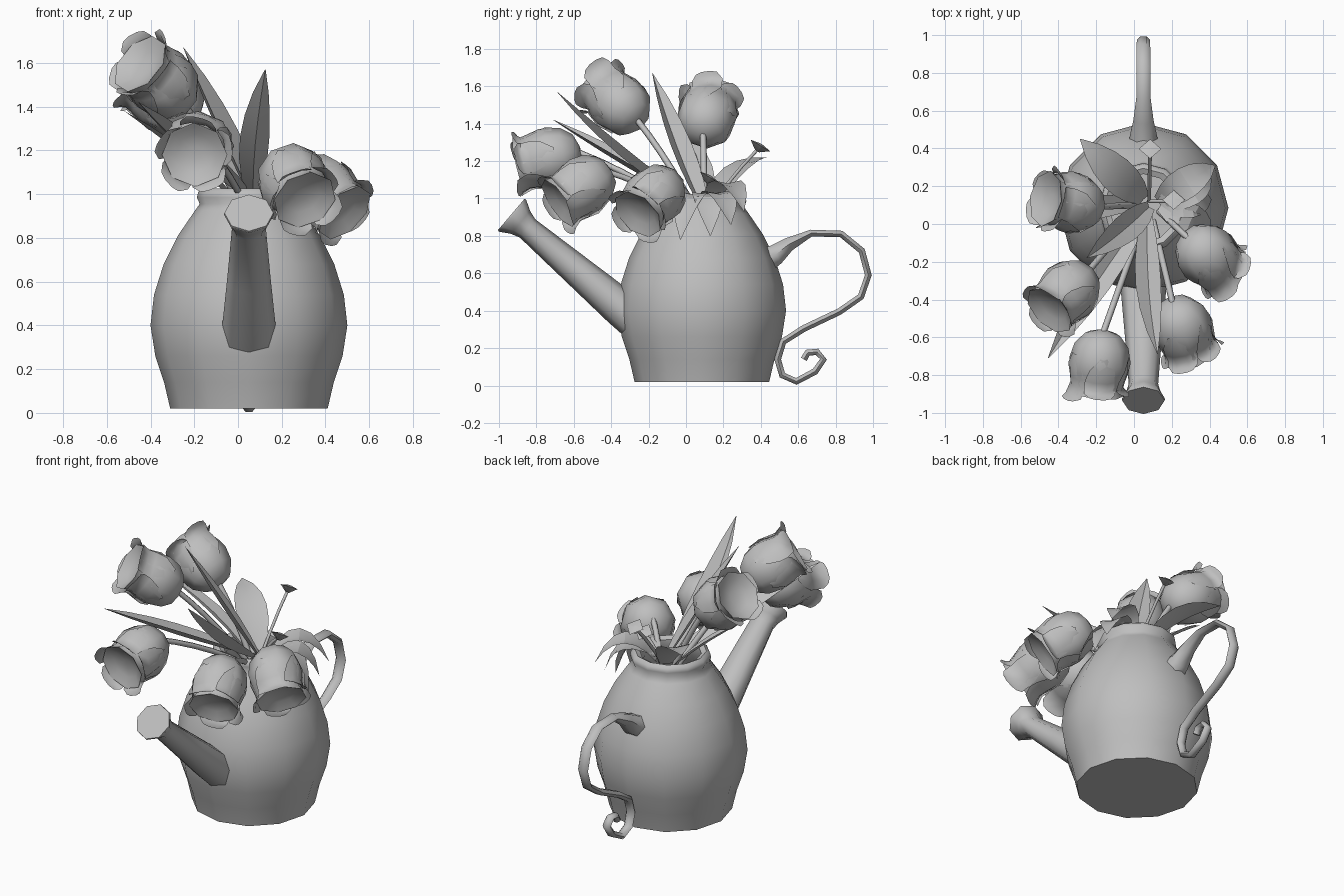
import bpy, bmesh, math, random
from mathutils import Vector

random.seed(4)
cube = bpy.data.objects.get("Cube")
if cube:
    bpy.data.objects.remove(cube, do_unlink=True)

clay = bpy.data.materials.new("plain_grey")
clay.use_nodes = True
grey = (0.52, 0.52, 0.52, 1)
clay.diffuse_color = grey
clay.node_tree.nodes["Principled BSDF"].inputs["Base Color"].default_value = grey


def finish(name, bm, angle=62):
    bmesh.ops.remove_doubles(bm, verts=bm.verts, dist=0.0005)
    bmesh.ops.recalc_face_normals(bm, faces=bm.faces)
    mesh = bpy.data.meshes.new(name)
    bm.to_mesh(mesh)
    bm.free()
    mesh.materials.append(clay)
    mesh.shade_smooth()
    mesh.set_sharp_from_angle(angle=math.radians(angle))
    obj = bpy.data.objects.new(name, mesh)
    bpy.context.scene.collection.objects.link(obj)


def skin(bm, rows, closed):
    """Join rows of points with quads; closed rows are capped at both ends."""
    grid = [[bm.verts.new(p) for p in row] for row in rows]
    n = len(grid[0])
    for low, high in zip(grid, grid[1:]):
        for i in range(n if closed else n - 1):
            j = (i + 1) % n
            bm.faces.new((low[i], low[j], high[j], high[i]))
    if closed:
        bm.faces.new(grid[0])
        bm.faces.new(grid[-1])


def ring(centre, u, v, ru, rv, sides):
    steps = [math.tau * i / sides for i in range(sides)]
    return [centre + u * ru * math.cos(a) + v * rv * math.sin(a) for a in steps]


def frame(axis):
    axis = Vector(axis).normalized()
    helper = Vector((0, 0, 1)) if abs(axis.z) < 0.95 else Vector((0, 1, 0))
    u = helper.cross(axis).normalized()
    return axis, u, axis.cross(u)


def lathe(name, profile, origin, axis, sides):
    """Turn (width, height, distance) or (radius, distance) entries round an axis."""
    axis, u, v = frame(axis)
    bm = bmesh.new()
    skin(bm, [ring(Vector(origin) + axis * p[-1], u, v, p[0], p[-2], sides)
              for p in profile], True)
    finish(name, bm)


def stalk(name, points, radius):
    bm = bmesh.new()
    axis, u, v = frame(points[-1] - points[0])
    skin(bm, [ring(p, u, v, radius, radius, 6) for p in points], True)
    finish(name, bm)


def bend(a, b, c, steps):
    a, b, c = Vector(a), Vector(b), Vector(c)
    ts = [i / steps for i in range(steps + 1)]
    return [a * (1 - t) ** 2 + b * 2 * t * (1 - t) + c * t * t for t in ts]


# Pot, with an open rolled neck
lathe("pot_body", [(.36, .02), (.388, .14), (.428, .26), (.45, .4), (.434, .54),
                   (.39, .68), (.325, .81), (.25, .92), (.225, .955), (.238, .985),
                   (.232, 1.01), (.21, 1.025), (.18, 1.01), (.18, .94), (.24, .86),
                   (.28, .75)], (.05, .085, 0), (0, 0, 1), 12)

# Oval spout with a flared octagonal end
lathe("spout", [(.13, .105, 0), (.12, .102, .16), (.1, .085, .45), (.078, .064, .81),
                (.09, .08, .86), (.115, .112, .915), (.112, .11, .925)],
      (.05, -.23, .315), (0, -.762, .648), 8)

# Curled strap handle
path = [(.4, .66), (.48, .7), (.55, .755), (.67, .815), (.83, .81), (.94, .72),
        (.975, .59), (.935, .475), (.82, .395), (.63, .305), (.52, .235),
        (.49, .14), (.515, .055), (.59, .022), (.69, .075), (.735, .14),
        (.7, .18), (.65, .175), (.63, .14)]
bm = bmesh.new()
rows = []
pts = [Vector((.05, y, z)) for y, z in path]
side = Vector((1, 0, 0))
for i, p in enumerate(pts):
    way = (pts[min(i + 1, len(pts) - 1)] - pts[max(i - 1, 0)]).normalized()
    root = max(0, 1 - i / 3)
    rows.append(ring(p, side, way.cross(side), .04 - .0008 * i + .045 * root,
                     .021 + .065 * root, 6))
skin(bm, rows, True)
finish("handle", bm)


def petal(bm, centre, axis, u, v, angle, lift):
    """Petal hugging the bloom, with its lip curled outward."""
    outline = [(-.03, .15, .12), (.04, .16, .45), (.1, .148, .6), (.145, .14, .64),
               (.17 + lift, .158, .56), (.185 + lift, .176, .34)]
    rows = []
    for t, r, half in outline:
        row = []
        for k in (-1, -.4, .4, 1):
            a = angle + k * half
            row.append(centre + axis * (t - .01 * abs(k))
                       + (u * math.cos(a) + v * math.sin(a)) * (r + .006 * k))
        rows.append(row)
    skin(bm, rows, False)


def flower(label, centre, direction, mouth):
    """Rounded bloom with a shallow dished mouth, curled petals and a stem."""
    centre = Vector(centre)
    axis, u, v = frame(direction)
    lathe(label + "_bloom", [(.03, -.16), (.095, -.138), (.143, -.08), (.163, 0),
                             (.156, .06), (.14, .115), (.138, .15), (.15, .18),
                             (.135, .172), (.09, .145), (.03, .135)], centre, axis, 8)
    bm = bmesh.new()
    start = random.uniform(0, 1)
    for i in range(5):
        petal(bm, centre, axis, u, v, start + i * math.tau / 5,
              random.uniform(-.015, .04))
    finish(label + "_petals", bm)
    end = centre - axis * .14
    middle = (Vector(mouth) + end) / 2 + Vector((0, 0, .05))
    stalk(label + "_stem", bend(mouth, middle, end, 5), .017)


flower("upper_back_flower", (-.32, .11, 1.43), (-.8, .13, .55), (.02, .1, .92))
flower("upper_front_flower", (-.34, -.35, 1.5), (-.6, -.6, .53), (.02, .06, .92))
flower("spout_right_flower", (-.18, -.72, 1.22), (-.1, -.96, -.22), (.05, .02, .92))
flower("spout_left_flower", (.25, -.54, 1.07), (.3, -.77, -.52), (.1, .02, .92))
flower("left_flower", (.38, -.16, 1.02), (.6, -.54, -.58), (.13, .07, .92))


def leaf(name, base, middle, tip, width, crease=.35):
    """Pointed blade folded along its middle."""
    spine = bend(base, middle, tip, 6)
    across = (spine[-1] - spine[0]).cross(Vector((0, 0, 1))).normalized()
    rows = []
    for i, p in enumerate(spine):
        way = spine[min(i + 1, 6)] - spine[max(i - 1, 0)]
        fold = across.cross(way).normalized()
        half = width * max(.02, math.sin(math.pi * (.1 + .9 * i / 6)) ** .8)
        rows.append([p - across * half + fold * half * crease, p,
                     p + across * half + fold * half * crease])
    bm = bmesh.new()
    skin(bm, rows, False)
    finish(name, bm, 25)


# Long blades, then the short ones spilling over the rim
leaf("spout_leaf", (.07, .04, .96), (.06, -.38, 1.19), (.125, -.69, 1.57), .068, .7)
leaf("right_front_leaf", (.04, .03, .98), (-.2, -.3, 1.14), (-.455, -.71, 1.42), .075, .6)
leaf("tall_leaf", (.08, .09, .95), (-.06, -.05, 1.24), (-.25, -.18, 1.67), .075, .5)
leaf("back_right_leaf", (.05, .13, .95), (-.09, .26, 1.22), (-.285, .45, 1.22), .095, .15)
leaf("back_left_leaf", (.13, .12, .95), (.28, .23, 1.22), (.43, .31, .93), .085, .2)
leaf("upper_right_leaf", (0, .1, .95), (-.2, .12, 1.15), (-.52, -.02, 1.38), .06)
for i, (y, z) in enumerate([(-.03, .78), (.13, .8), (.24, .86)]):
    leaf("rim_leaf_%d" % (i + 1), (.14, .1, .97), (.33, y * .7 + .03, 1.13),
         (.41, y, z), .085, .15)

# Small buds on thin stalks
for i, tip in enumerate([(.085, .39, 1.27), (.21, .12, 1.1)]):
    tip = Vector(tip)
    base = Vector((.08, .12, .94))
    stalk("bud_stalk_%d" % (i + 1),
          bend(base, (base + tip) / 2 + Vector((0, 0, .03)), tip, 3), .01)
    lathe("bud_%d" % (i + 1), [(.012, -.02), (.06, .015), (.01, .025)], tip,
          (0, .5, .85), 4)
